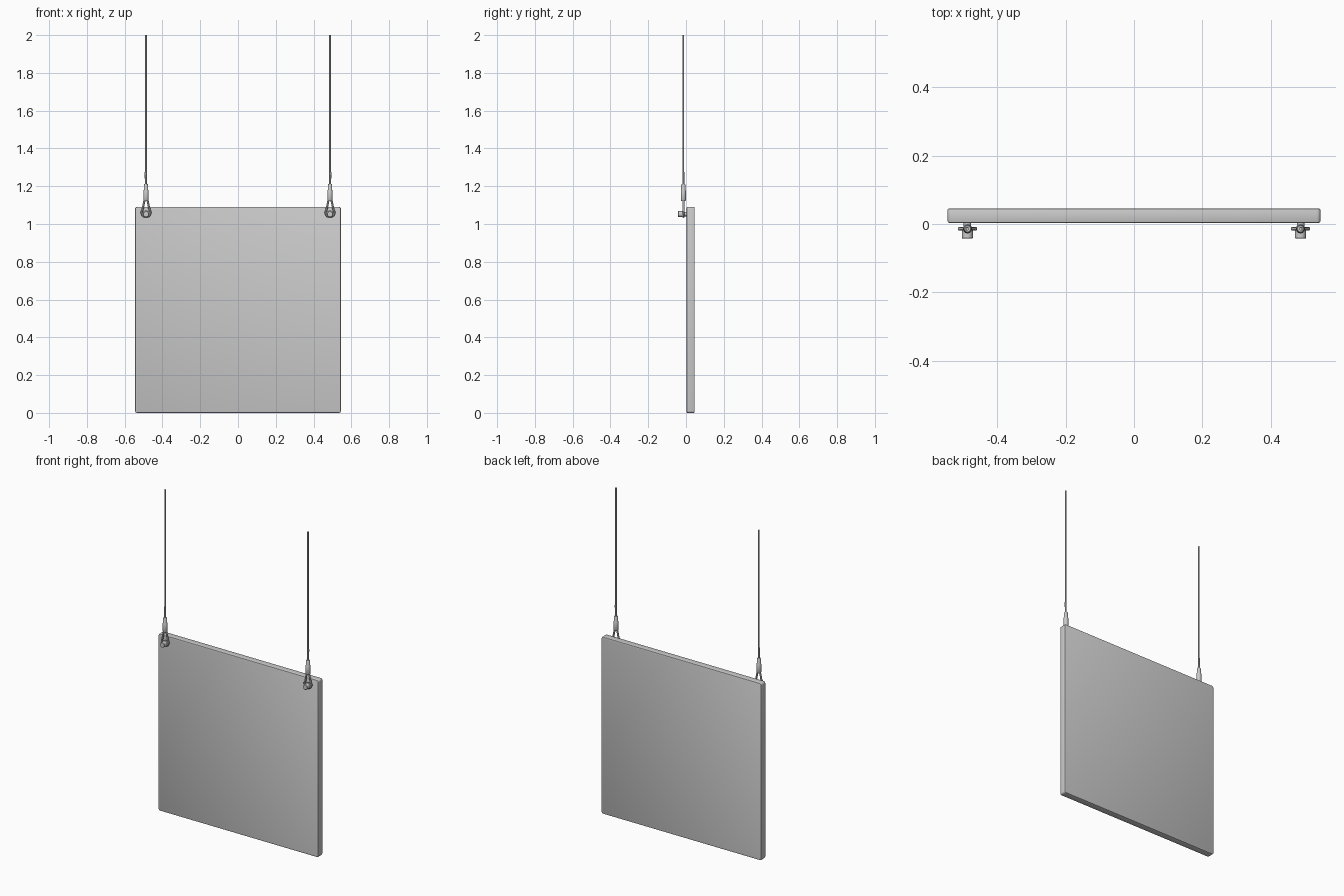
import bpy, bmesh, math
from mathutils import Vector, Matrix

if "Cube" in bpy.data.objects:
    bpy.data.objects.remove(bpy.data.objects["Cube"])

grey = bpy.data.materials.new("neutral grey")
grey.diffuse_color = (0.6, 0.6, 0.6, 1)
grey.use_nodes = True
grey.node_tree.nodes["Principled BSDF"].inputs["Base Color"].default_value = grey.diffuse_color
WIRE_Y = -0.014   # plane of the cables
BOLT_Z = 1.052


def finish(ob, smooth=True):
    ob.data.materials.append(grey)
    if smooth:
        bpy.ops.object.select_all(action='DESELECT')
        ob.select_set(True)
        bpy.context.view_layer.objects.active = ob
        bpy.ops.object.shade_smooth_by_angle(angle=math.radians(35))
    return ob


def lathe(name, profile, loc, axis='Z', sides=24):
    """Closed turned part from (radius, height) pairs."""
    bm = bmesh.new()
    rings = []
    for r, h in profile:
        rings.append([bm.verts.new((r * math.cos(2 * math.pi * i / sides),
                                    r * math.sin(2 * math.pi * i / sides), h))
                      for i in range(sides)])
    for a, b in zip(rings, rings[1:]):
        for i in range(sides):
            j = (i + 1) % sides
            bm.faces.new((a[i], a[j], b[j], b[i]))
    bm.faces.new(rings[0][::-1])
    bm.faces.new(rings[-1])
    if axis == 'Y':   # height runs toward the front
        bm.transform(Matrix.Rotation(math.pi / 2, 4, 'X'))
    me = bpy.data.meshes.new(name)
    bm.to_mesh(me)
    bm.free()
    ob = bpy.data.objects.new(name, me)
    ob.location = loc
    bpy.context.collection.objects.link(ob)
    return finish(ob)


def tube(name, points, radius, cyclic=False, sides=10):
    """Round tube swept along points lying in an x-z plane."""
    pts = [Vector(p) for p in points]
    n = len(pts)
    bm = bmesh.new()
    rings = []
    for k, p in enumerate(pts):
        a = pts[(k - 1) % n] if cyclic or k > 0 else p
        b = pts[(k + 1) % n] if cyclic or k < n - 1 else p
        side = (b - a).normalized().cross(Vector((0, 1, 0)))
        rings.append([bm.verts.new(p + radius * (math.cos(t) * side + math.sin(t) * Vector((0, 1, 0))))
                      for t in (2 * math.pi * i / sides for i in range(sides))])
    for k in range(n if cyclic else n - 1):
        r, s = rings[k], rings[(k + 1) % n]
        for i in range(sides):
            j = (i + 1) % sides
            bm.faces.new((r[i], r[j], s[j], s[i]))
    if not cyclic:
        bm.faces.new(rings[0])
        bm.faces.new(rings[-1])
    bmesh.ops.recalc_face_normals(bm, faces=bm.faces)
    me = bpy.data.meshes.new(name)
    bm.to_mesh(me)
    bm.free()
    ob = bpy.data.objects.new(name, me)
    bpy.context.collection.objects.link(ob)
    return finish(ob)


def teardrop(x, r, zc, z_top):
    """Eye outline: round bottom with straight legs meeting above."""
    tip = 0.006
    pts = [(x + r * math.cos(t), WIRE_Y, zc + r * math.sin(t))
           for t in (math.radians(145 + 250 * i / 24) for i in range(25))]
    return [(x - tip, WIRE_Y, z_top)] + pts + [(x + tip, WIRE_Y, z_top)]


# Panel with softened edges
bpy.ops.mesh.primitive_cube_add(size=1, location=(0, 0.0245, 0.545))
panel = bpy.context.object
panel.name = "panel"
panel.data.transform(Matrix.Diagonal((1.09, 0.042, 1.09, 1)))
bm = bmesh.new()
bm.from_mesh(panel.data)
bmesh.ops.bevel(bm, geom=[e for e in bm.edges if abs(e.verts[0].co.y - e.verts[1].co.y) > 0.01],
                offset=0.01, segments=3, profile=0.5, affect='EDGES')
rims = [e for e in bm.edges if abs(e.verts[0].co.y - e.verts[1].co.y) < 0.001]
bmesh.ops.bevel(bm, geom=rims, offset=0.004, segments=2, profile=0.5, affect='EDGES')
bm.to_mesh(panel.data)
bm.free()
finish(panel)

# Hanging hardware on each side
for side, x in (("left", -0.487), ("right", 0.487)):
    tube(side + "_cable", [(x, WIRE_Y, 1.2), (x, WIRE_Y, 2.0)], 0.0045)
    tube(side + "_cable_tail", [(x - 0.003 * (1 if x < 0 else -1) * i / 2, WIRE_Y, 1.2 + 0.0375 * i)
                                for i in range(3)], 0.005)
    tube(side + "_cable_eye", teardrop(x, 0.023, 1.061, 1.135), 0.0055)
    # Crimped sleeve
    lathe(side + "_sleeve", [(0.011, 1.122), (0.0135, 1.126), (0.0135, 1.175),
                             (0.0115, 1.18), (0.0115, 1.207), (0.009, 1.211)], (x, WIRE_Y, 0))
    # Standoff bolt with washer and head
    lathe(side + "_bolt", [(0.011, -0.006), (0.011, 0.012), (0.02, 0.012), (0.02, 0.016),
                           (0.016, 0.017), (0.016, 0.041), (0.014, 0.043)],
          (x, 0, BOLT_Z), 'Y')
